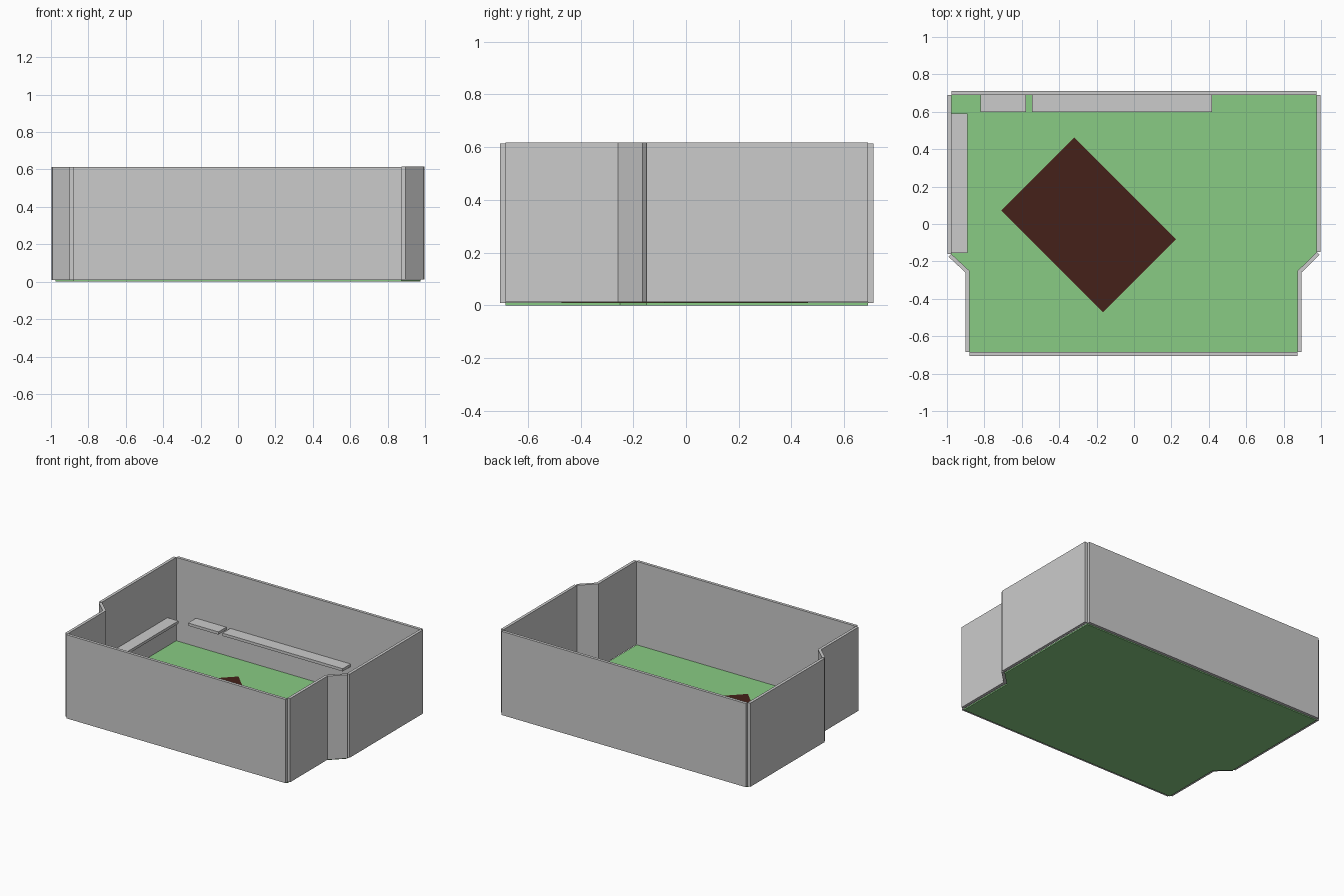
import bpy, bmesh
from mathutils import Vector

if "Cube" in bpy.data.objects:
    bpy.data.objects.remove(bpy.data.objects["Cube"])


def material(name, rgb):
    m = bpy.data.materials.new(name)
    m.diffuse_color = (*rgb, 1)
    m.use_nodes = True
    m.node_tree.nodes["Principled BSDF"].inputs["Base Color"].default_value = m.diffuse_color
    return m


def prism(name, outline, z0, z1, mat=None):
    """Extrude a counter-clockwise xy outline from z0 to z1."""
    bm = bmesh.new()
    face = bm.faces.new([bm.verts.new((x, y, z0)) for x, y in outline])
    ext = bmesh.ops.extrude_face_region(bm, geom=[face])
    verts = [g for g in ext["geom"] if isinstance(g, bmesh.types.BMVert)]
    bmesh.ops.translate(bm, vec=(0, 0, z1 - z0), verts=verts)
    bmesh.ops.recalc_face_normals(bm, faces=bm.faces[:])
    mesh = bpy.data.meshes.new(name)
    bm.to_mesh(mesh)
    bm.free()
    obj = bpy.data.objects.new(name, mesh)
    bpy.context.collection.objects.link(obj)
    if mat:
        mesh.materials.append(mat)
    return obj


def rect(x0, x1, y0, y1):
    return [(x0, y0), (x1, y0), (x1, y1), (x0, y1)]


green = material("floor_green", (0.25, 0.60, 0.23))
brown = material("rug_brown", (0.06, 0.015, 0.01))

# floor slab
floor = [(-0.88, -0.685), (0.875, -0.685), (0.875, -0.25), (0.977, -0.15),
         (0.977, 0.69), (-0.977, 0.69), (-0.977, -0.16), (-0.88, -0.25)]
prism("floor", floor, 0, 0.01, green)

# one wall panel outside each floor edge, corners left open
names = ["front_wall", "right_front_wall", "right_angled_wall", "right_back_wall",
         "back_wall", "left_back_wall", "left_angled_wall", "left_front_wall"]
for i, name in enumerate(names):
    a, b = Vector(floor[i]), Vector(floor[(i + 1) % len(floor)])
    d = (b - a).normalized()
    out = Vector((d.y, -d.x)) * 0.021
    base = 0.012 if name.startswith("right") else 0.008
    prism(name, [a, a + out, b + out, b], base, base + 0.605)

# floating wall shelves
shelves = {"back_long_shelf": rect(-0.545, 0.418, 0.60, 0.69),
           "back_short_shelf": rect(-0.82, -0.577, 0.60, 0.69),
           "left_shelf": rect(-0.977, -0.89, -0.155, 0.59)}
for name, outline in shelves.items():
    prism(name, outline, 0.195, 0.215)

# rug turned 45 degrees
rug = [(-0.165, -0.472), (0.225, -0.082), (-0.32, 0.463), (-0.71, 0.073)]
prism("rug", rug, 0.01, 0.014, brown)
